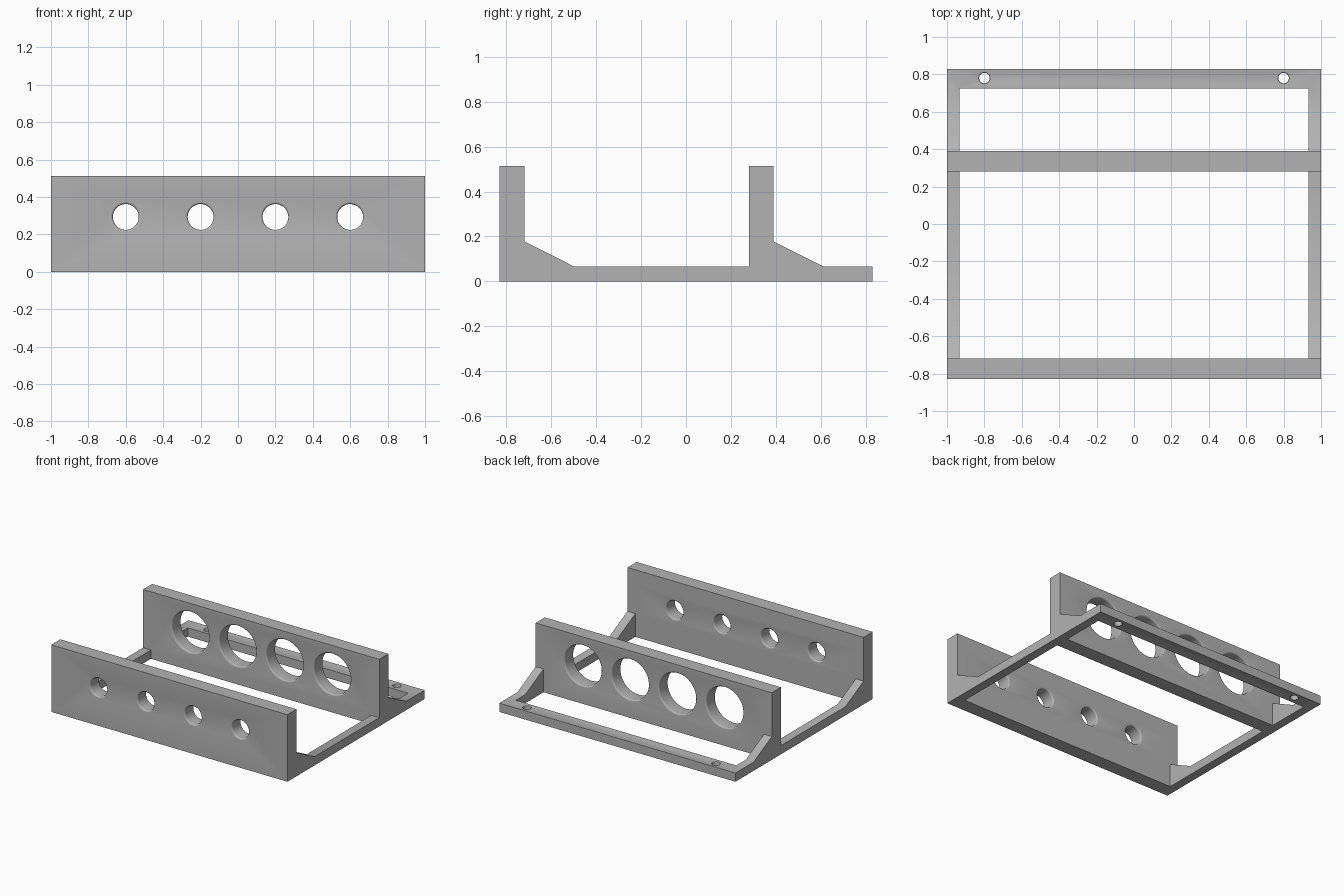
import bpy, bmesh, math
from mathutils import Matrix

if "Cube" in bpy.data.objects:
    bpy.data.objects.remove(bpy.data.objects["Cube"])

grey = bpy.data.materials.new("plain_grey")
grey.diffuse_color = (0.45, 0.45, 0.45, 1)
grey.use_nodes = True
grey.node_tree.nodes["Principled BSDF"].inputs["Base Color"].default_value = grey.diffuse_color

RAIL = 0.067            # rail width and height
TOP = 0.513             # wall height
HOLE_Z = 0.293


def make(name, bm):
    bmesh.ops.recalc_face_normals(bm, faces=bm.faces)
    mesh = bpy.data.meshes.new(name)
    bm.to_mesh(mesh)
    bm.free()
    obj = bpy.data.objects.new(name, mesh)
    bpy.context.collection.objects.link(obj)
    mesh.materials.append(grey)
    return obj


def box(bm, x, y0, y1, z0, z1):
    m = Matrix.Translation((0, (y0 + y1) / 2, (z0 + z1) / 2)) @ Matrix.Diagonal((2 * x, y1 - y0, z1 - z0, 1))
    bmesh.ops.create_cube(bm, size=1, matrix=m)


def rounded_hole(bm, matrix, radius, thick, fillet, sides=48, steps=5):
    """Turned plug: straight bore with a flared rounded lip at both ends."""
    h = thick / 2 + 0.0003
    half = [(radius + fillet * (1 - math.cos(a)), h - fillet + fillet * math.sin(a))
            for a in (math.pi / 2 * i / steps for i in range(steps + 1))]
    half.append((radius + fillet, h + 0.04))
    profile = [(r, -t) for r, t in reversed(half)] + half
    rings = [[bm.verts.new(matrix @ Matrix.Rotation(2 * math.pi * i / sides, 4, 'Z') @ Matrix.Translation((r, 0, t)).translation)
              for i in range(sides)] for r, t in profile]
    for a, b in zip(rings, rings[1:]):
        for i in range(sides):
            j = (i + 1) % sides
            bm.faces.new((a[i], a[j], b[j], b[i]))
    bm.faces.new(rings[0])
    bm.faces.new(rings[-1])


def cut(target, cutter):
    mod = target.modifiers.new("cut", 'BOOLEAN')
    mod.operation, mod.solver, mod.object = 'DIFFERENCE', 'EXACT', cutter
    bpy.context.view_layer.objects.active = target
    bpy.ops.object.modifier_apply(modifier=mod.name)
    bpy.data.objects.remove(cutter)


# Body: side profile with both walls and gussets, extruded across the width
outline = [(-0.83, 0), (0.83, 0), (0.83, RAIL), (0.61, RAIL), (0.39, 0.178), (0.39, TOP),
           (0.28, TOP), (0.28, RAIL), (-0.50, RAIL), (-0.72, 0.178), (-0.72, TOP), (-0.83, TOP)]
bm = bmesh.new()
face = bm.faces.new([bm.verts.new((-1, y, z)) for y, z in outline])
ext = bmesh.ops.extrude_face_region(bm, geom=[face])
bmesh.ops.translate(bm, vec=(2, 0, 0), verts=[v for v in ext["geom"] if isinstance(v, bmesh.types.BMVert)])
frame = make("rack_frame", bm)

# Two open bays between the side rails
bm = bmesh.new()
box(bm, 1 - RAIL, -0.72, 0.28, -0.1, 0.4)
box(bm, 1 - RAIL, 0.39, 0.725, -0.1, 0.4)
cut(frame, make("bay_cutter", bm))

# Four small holes in the front wall, four large ones in the rear wall,
# and two screw holes in the back bar
bm = bmesh.new()
turn = Matrix.Rotation(math.pi / 2, 4, 'X')
for x in (-0.6, -0.2, 0.2, 0.6):
    rounded_hole(bm, Matrix.Translation((x, -0.775, HOLE_Z)) @ turn, 0.069, 0.11, 0.012)
    rounded_hole(bm, Matrix.Translation((x, 0.335, HOLE_Z)) @ turn, 0.154, 0.11, 0.012, 64)
for x in (-0.8, 0.8):
    rounded_hole(bm, Matrix.Translation((x, 0.78, RAIL / 2)), 0.028, RAIL, 0.005, 32, 3)
cut(frame, make("hole_cutter", bm))

# Smooth bores, crisp outer edges
bpy.ops.object.select_all(action='DESELECT')
frame.select_set(True)
bpy.context.view_layer.objects.active = frame
bpy.ops.object.shade_smooth_by_angle(angle=math.radians(30))
